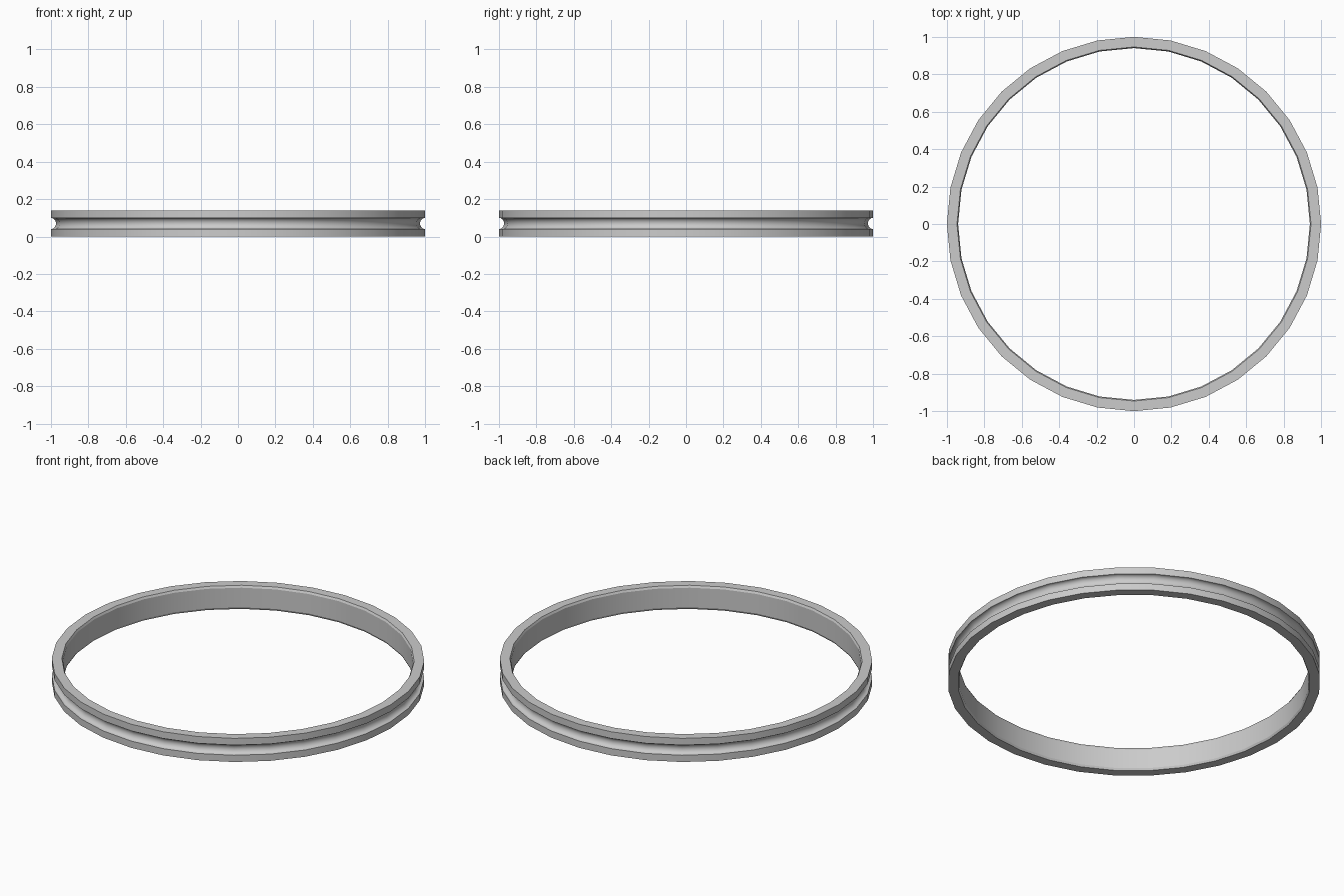
import bpy, bmesh, math

SEGMENTS = 32
HEIGHT = 0.14
OUTER, INNER = 1.0, 0.94
GROOVE_HALF, GROOVE_DEPTH = 0.03, 0.027
CHAMFER = 0.006

cube = bpy.data.objects.get("Cube")
if cube:
    bpy.data.objects.remove(cube, do_unlink=True)

# Plain grey metal
grey = bpy.data.materials.new("grey_metal")
grey.use_nodes = True
colour = (0.6, 0.6, 0.6, 1.0)
grey.diffuse_color = colour
grey.node_tree.nodes["Principled BSDF"].inputs["Base Color"].default_value = colour

# Cross-section: outer wall with a round groove, chamfered inner wall
mid = HEIGHT / 2
profile = [(OUTER, 0)]
for i in range(13):
    a = -math.pi / 2 + math.pi * i / 12
    profile.append((OUTER - GROOVE_DEPTH * math.cos(a), mid + GROOVE_HALF * math.sin(a)))
profile += [(OUTER, HEIGHT), (INNER + CHAMFER, HEIGHT), (INNER, HEIGHT - CHAMFER * 2),
            (INNER, CHAMFER * 2), (INNER + CHAMFER, 0)]

# Sweep the section around the vertical axis
bm = bmesh.new()
rings = []
for s in range(SEGMENTS):
    t = 2 * math.pi * s / SEGMENTS
    rings.append([bm.verts.new((r * math.cos(t), r * math.sin(t), z)) for r, z in profile])
count = len(profile)
for s in range(SEGMENTS):
    here, after = rings[s], rings[(s + 1) % SEGMENTS]
    for i in range(count):
        j = (i + 1) % count
        bm.faces.new((here[i], after[i], after[j], here[j]))
bmesh.ops.recalc_face_normals(bm, faces=bm.faces)

mesh = bpy.data.meshes.new("grooved_ring")
bm.to_mesh(mesh)
bm.free()
mesh.materials.append(grey)
ring = bpy.data.objects.new("grooved_ring", mesh)
bpy.context.collection.objects.link(ring)

# Smooth walls and groove, crisp rims
bpy.ops.object.select_all(action='DESELECT')
ring.select_set(True)
bpy.context.view_layer.objects.active = ring
bpy.ops.object.shade_smooth_by_angle(angle=math.radians(25))
